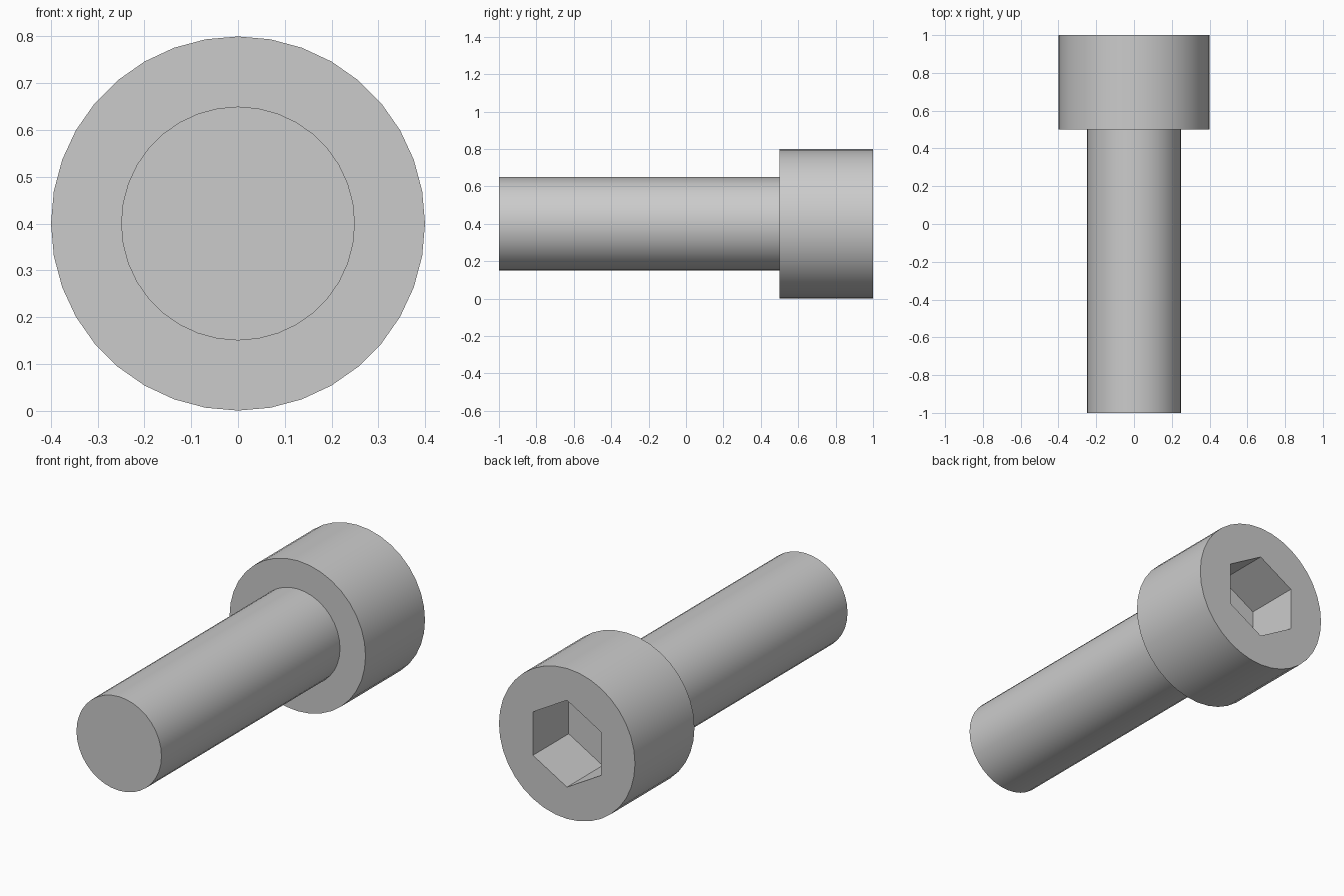
import bpy, bmesh
from math import cos, sin, tau, pi, radians

cube = bpy.data.objects.get("Cube")
if cube:
    bpy.data.objects.remove(cube)

AXIS_Z = 0.4           # height of the bolt's axis
ROUND, HEX = 36, 6
SHAFT_R, HEAD_R = 0.25, 0.4
SOCKET_R = 0.2 / cos(pi / 6)   # corner radius from half the flat width


def ring(bm, sides, radius, y):
    """Closed loop of edges around the axis, one corner pointing up."""
    angles = [pi / 2 + tau * i / sides for i in range(sides)]
    verts = [bm.verts.new((radius * cos(a), y, AXIS_Z + radius * sin(a))) for a in angles]
    edges = [bm.edges.new((verts[i - 1], verts[i])) for i in range(sides)]
    return verts, edges


# Sections from the shaft tip, over the head, down into the hexagonal socket
sections = [
    (ROUND, SHAFT_R, -1.0),
    (ROUND, SHAFT_R, 0.5),
    (ROUND, HEAD_R, 0.5),
    (ROUND, HEAD_R, 1.0),
    (HEX, SOCKET_R, 1.0),
    (HEX, SOCKET_R, 0.7),
]
bm = bmesh.new()
rings = [ring(bm, *s) for s in sections]
for (_, a), (_, b) in zip(rings, rings[1:]):
    bmesh.ops.bridge_loops(bm, edges=a + b)

# Shaft tip and socket floor
bm.faces.new(rings[0][0])
bm.faces.new(rings[-1][0])
bmesh.ops.recalc_face_normals(bm, faces=bm.faces)

mesh = bpy.data.meshes.new("socket_head_bolt")
bm.to_mesh(mesh)
bm.free()
bolt = bpy.data.objects.new("socket_head_bolt", mesh)
bpy.context.collection.objects.link(bolt)

# Plain grey metal
grey = bpy.data.materials.new("light_grey")
grey.use_nodes = True
colour = (0.6, 0.6, 0.6, 1)
grey.diffuse_color = colour
grey.node_tree.nodes["Principled BSDF"].inputs["Base Color"].default_value = colour
mesh.materials.append(grey)

# Smooth round walls, sharp rims and socket edges
bpy.ops.object.select_all(action='DESELECT')
bolt.select_set(True)
bpy.context.view_layer.objects.active = bolt
bpy.ops.object.shade_smooth_by_angle(angle=radians(30))
